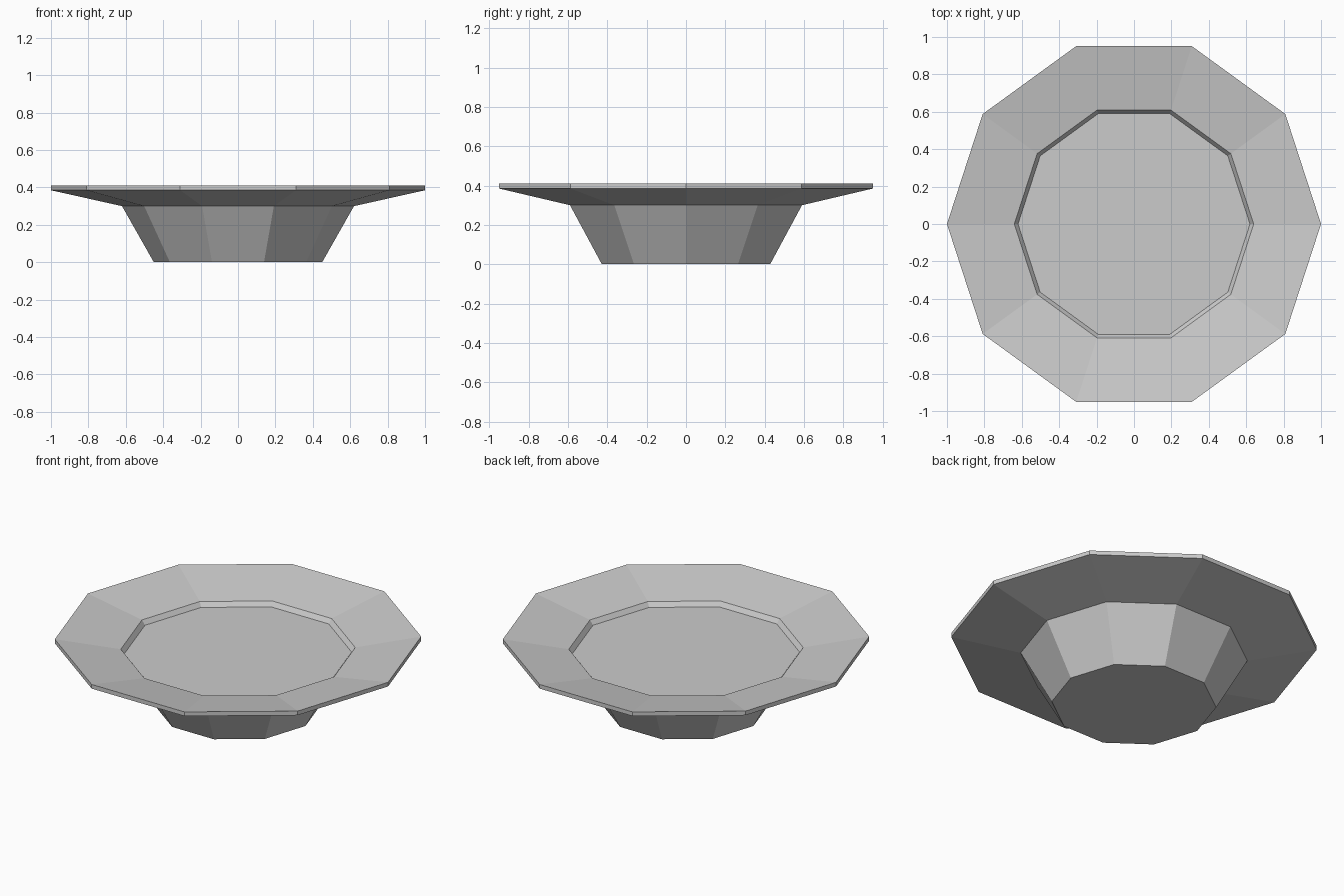
import bpy
import bmesh
from math import cos, sin, tau

cube = bpy.data.objects.get("Cube")
if cube:
    bpy.data.objects.remove(cube)

SIDES = 10
# Outline as (radius, height), from the foot up round the rim to the inner floor
PROFILE = [(0.45, 0), (0.62, 0.30), (1, 0.385), (1, 0.41), (0.64, 0.347), (0.62, 0.32)]

# Plain grey glaze
grey = bpy.data.materials.new("light_grey")
grey.use_nodes = True
colour = (0.6, 0.6, 0.6, 1)
grey.diffuse_color = colour
grey.node_tree.nodes["Principled BSDF"].inputs["Base Color"].default_value = colour

# Ten-sided dish: stacked rings, bridged, capped by the base and the floor
bm = bmesh.new()
rings = [[bm.verts.new((r * cos(tau * i / SIDES), r * sin(tau * i / SIDES), z))
          for i in range(SIDES)] for r, z in PROFILE]
for low, high in zip(rings, rings[1:]):
    for i in range(SIDES):
        j = (i + 1) % SIDES
        bm.faces.new((low[i], low[j], high[j], high[i]))
bm.faces.new(rings[0][::-1])
bm.faces.new(rings[-1])
bmesh.ops.recalc_face_normals(bm, faces=bm.faces)

mesh = bpy.data.meshes.new("dish")
bm.to_mesh(mesh)
bm.free()
mesh.materials.append(grey)
dish = bpy.data.objects.new("dish", mesh)
bpy.context.collection.objects.link(dish)
